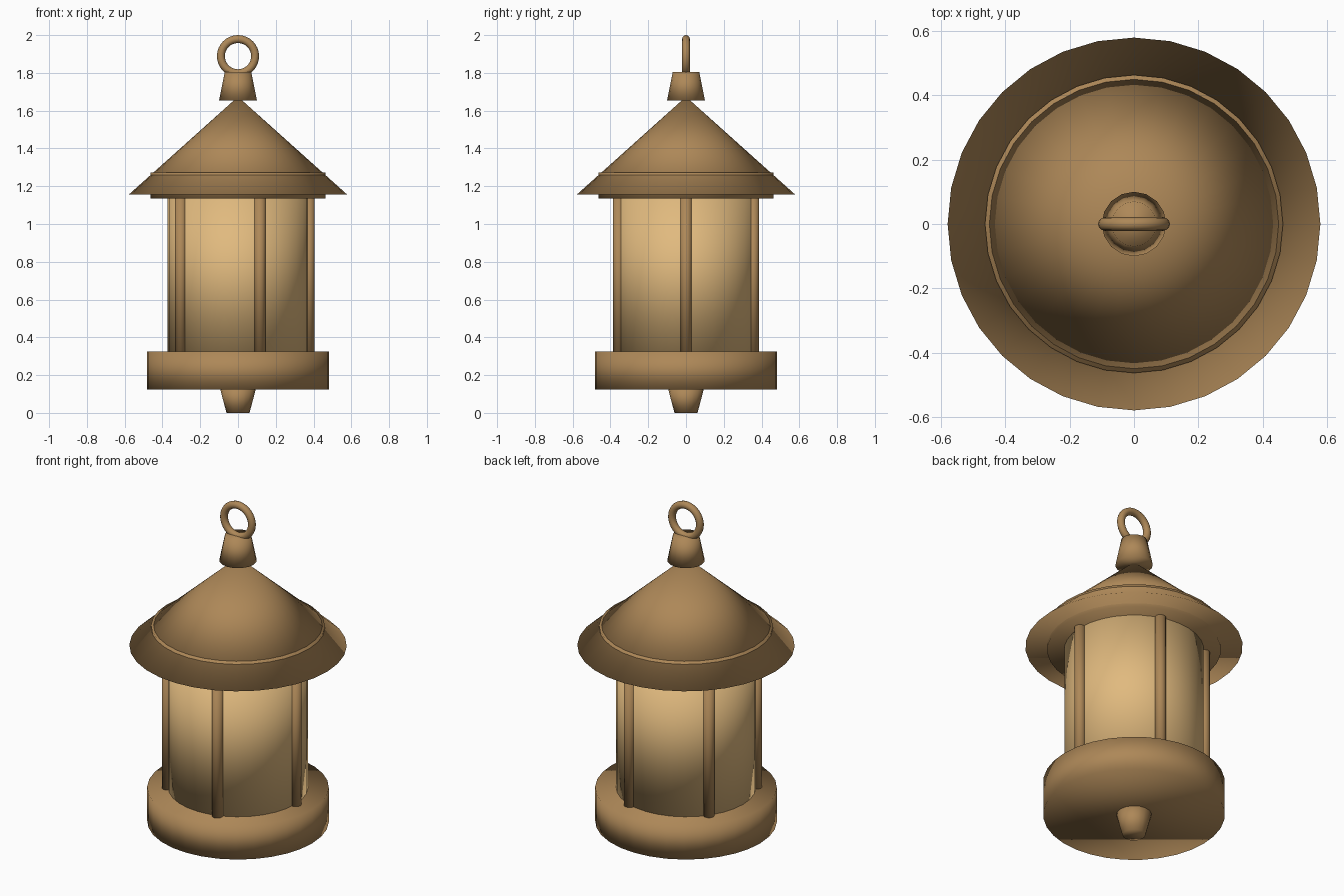
import bpy
from math import cos, sin, tau, pi

cube = bpy.data.objects.get("Cube")
if cube:
    bpy.data.objects.remove(cube, do_unlink=True)


def material(name, rgb):
    mat = bpy.data.materials.new(name)
    mat.use_nodes = True
    mat.diffuse_color = (*rgb, 1)
    mat.node_tree.nodes["Principled BSDF"].inputs["Base Color"].default_value = (*rgb, 1)
    return mat


bronze = material("bronze", (0.42, 0.245, 0.097))
glow = material("warm_glass", (0.75, 0.49, 0.21))


def finish(name, mat):
    obj = bpy.context.object
    obj.name = obj.data.name = name
    obj.data.materials.append(mat)
    bpy.ops.object.shade_smooth()
    return obj


def turned(name, r_low, r_high, z_low, z_high, mat=bronze, sides=32, x=0, y=0):
    """Round part with its own radius at the bottom and the top."""
    bpy.ops.mesh.primitive_cone_add(
        vertices=sides, radius1=r_low, radius2=r_high, depth=z_high - z_low,
        location=(x, y, (z_low + z_high) / 2))
    return finish(name, mat)


# Base plate with the tapered knob below it
turned("bottom_knob", 0.061, 0.098, 0, 0.14, sides=16)
turned("base", 0.483, 0.483, 0.125, 0.324)

# Glowing cylinder and the five posts around it
turned("glass", 0.372, 0.372, 0.31, 1.15, glow)
POSTS = 5
POST_RING = 0.375
for i in range(POSTS):
    a = tau * i / POSTS
    turned(f"post_{i + 1}", 0.03, 0.03, 0.31, 1.15, sides=16,
           x=POST_RING * cos(a), y=POST_RING * sin(a))

# Roof: a drum that just breaks through the wide cone
turned("roof_drum", 0.462, 0.462, 1.135, 1.272)
turned("roof_cone", 0.578, 0, 1.156, 1.674)

# Collar and hanging ring
turned("top_collar", 0.1, 0.07, 1.655, 1.805, sides=16)
bpy.ops.mesh.primitive_torus_add(
    major_radius=0.0905, minor_radius=0.021, major_segments=32, minor_segments=12,
    location=(0, 0, 1.8885), rotation=(pi / 2, 0, 0))
finish("hanging_ring", bronze)
